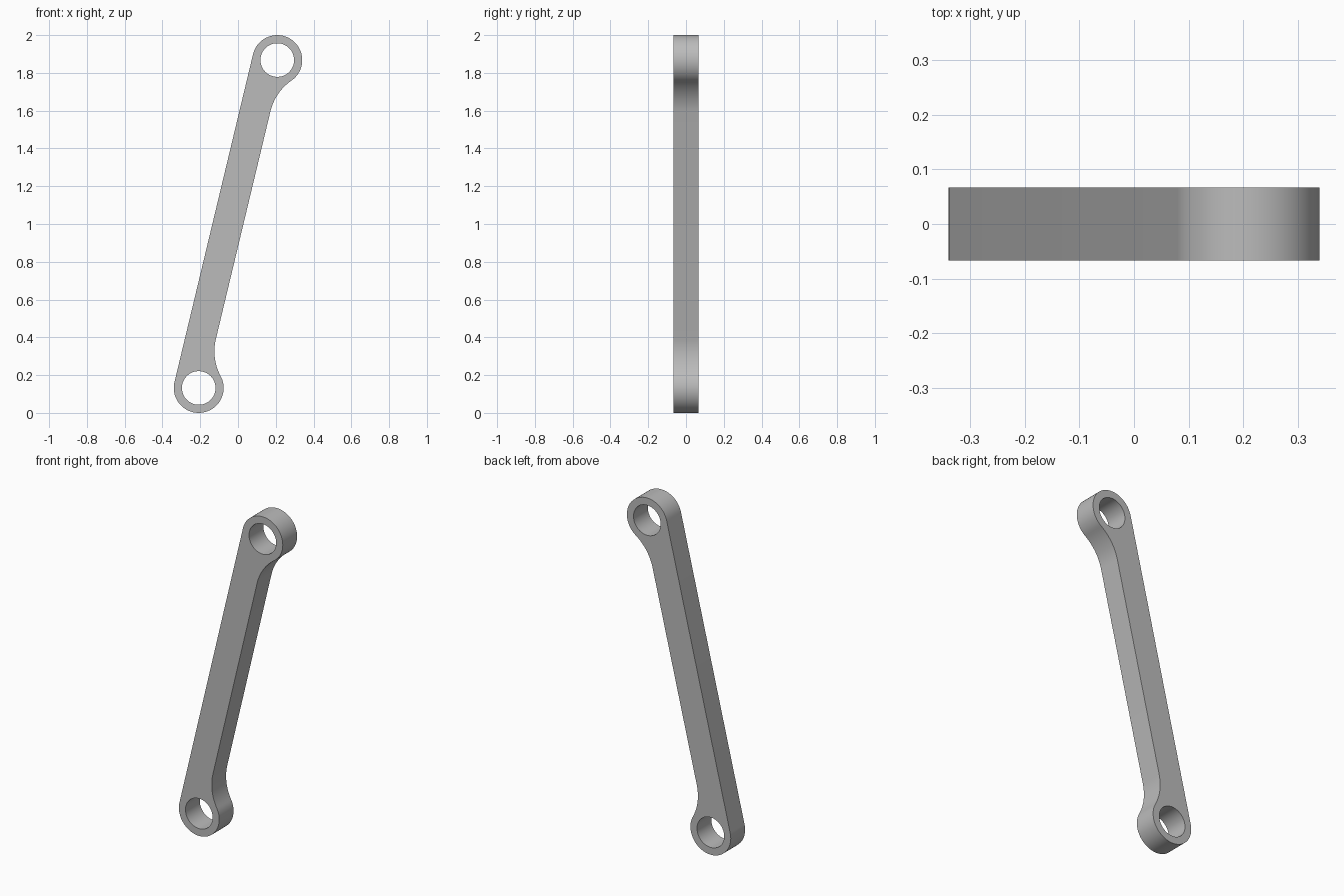
import bpy, bmesh
from math import atan2, cos, sin, pi, sqrt
from mathutils import Matrix

cube = bpy.data.objects.get("Cube")
if cube:
    bpy.data.objects.remove(cube)

EYE_R, HOLE_R = 0.132, 0.089      # eye and pin hole radii
HALF_SPAN = 0.8925                # bar centre to eye centre
EDGE = 0.028                      # offset of the waisted edge
FILLET = 0.276                    # fillet between bar and eye
DEPTH = 0.134
TILT = atan2(0.208, 0.868)


def arc(cx, cz, radius, start, end, steps):
    """Points along an arc, both ends included."""
    angles = [start + (end - start) * i / steps for i in range(steps + 1)]
    return [(cx + radius * cos(a), cz + radius * sin(a)) for a in angles]


def add_loop(bm, points):
    verts = [bm.verts.new((x, -DEPTH / 2, z)) for x, z in points]
    return [bm.edges.new((v, verts[i - 1])) for i, v in enumerate(verts)]


# Outline: fillet and eye of the upper half, then its mirror image
fillet_x = EDGE + FILLET
drop = sqrt((EYE_R + FILLET) ** 2 - fillet_x ** 2)
joint = atan2(drop, fillet_x)
upper = arc(fillet_x, HALF_SPAN - drop, FILLET, pi, pi - joint, 14)
upper += arc(0, HALF_SPAN, EYE_R, -joint, pi, 48)[1:]
outline = upper + [(x, -z) for x, z in reversed(upper)]

# Flat plate with two pin holes, extruded to full depth
bm = bmesh.new()
edges = add_loop(bm, outline)
for z in (HALF_SPAN, -HALF_SPAN):
    edges += add_loop(bm, arc(0, z, HOLE_R, 0, 2 * pi, 64)[:-1])
bmesh.ops.triangle_fill(bm, use_beauty=True, edges=edges, normal=(0, -1, 0))
solid = bmesh.ops.extrude_face_region(bm, geom=bm.faces[:], use_keep_orig=True)
moved = [g for g in solid["geom"] if isinstance(g, bmesh.types.BMVert)]
bmesh.ops.translate(bm, verts=moved, vec=(0, DEPTH, 0))
bmesh.ops.recalc_face_normals(bm, faces=bm.faces[:])

# Lean the link and stand it on the ground
bm.transform(Matrix.Translation((0, 0, 1)) @ Matrix.Rotation(TILT, 4, "Y"))
mesh = bpy.data.meshes.new("link_arm")
bm.to_mesh(mesh)
bm.free()

# Plain grey material
grey = bpy.data.materials.new("plain_grey")
grey.use_nodes = True
color = (0.5, 0.5, 0.5, 1)
grey.diffuse_color = color
grey.node_tree.nodes["Principled BSDF"].inputs["Base Color"].default_value = color
mesh.materials.append(grey)

link = bpy.data.objects.new("link_arm", mesh)
bpy.context.collection.objects.link(link)
bpy.context.view_layer.objects.active = link
link.select_set(True)
bpy.ops.object.shade_smooth_by_angle()
